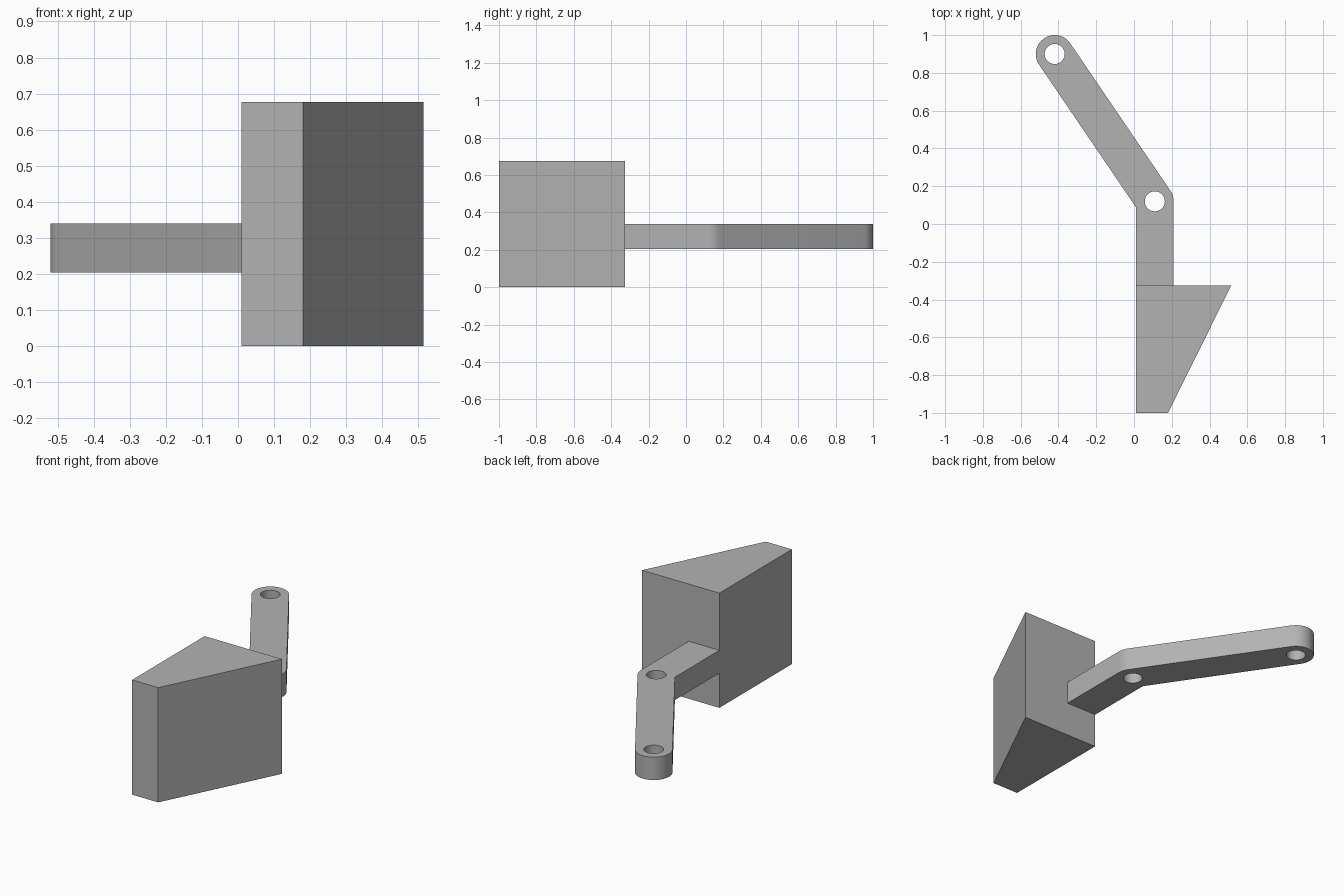
import bpy, bmesh
from math import sin, cos, pi, atan2, radians

if "Cube" in bpy.data.objects:
    bpy.data.objects.remove(bpy.data.objects["Cube"])

grey = bpy.data.materials.new("mid_grey")
grey.diffuse_color = (0.45, 0.45, 0.45, 1)
grey.use_nodes = True
grey.node_tree.nodes["Principled BSDF"].inputs["Base Color"].default_value = grey.diffuse_color


def arc(centre, r, a0, a1, n):
    return [(centre[0] + r * cos(a0 + (a1 - a0) * i / n),
             centre[1] + r * sin(a0 + (a1 - a0) * i / n)) for i in range(n + 1)]


def plate(name, loops, z0, z1):
    """Extrude an outline (first loop) with holes (other loops) from z0 to z1."""
    bm = bmesh.new()
    for loop in loops:
        vs = [bm.verts.new((x, y, z0)) for x, y in loop]
        for i, v in enumerate(vs):
            bm.edges.new((v, vs[(i + 1) % len(vs)]))
    bmesh.ops.triangle_fill(bm, edges=bm.edges[:], use_beauty=True, normal=(0, 0, 1))
    ext = bmesh.ops.extrude_face_region(bm, geom=bm.faces[:], use_keep_orig=True)
    top = [g for g in ext["geom"] if isinstance(g, bmesh.types.BMVert)]
    bmesh.ops.translate(bm, verts=top, vec=(0, 0, z1 - z0))
    bmesh.ops.recalc_face_normals(bm, faces=bm.faces[:])
    me = bpy.data.meshes.new(name)
    bm.to_mesh(me)
    bm.free()
    me.materials.append(grey)
    ob = bpy.data.objects.new(name, me)
    bpy.context.collection.objects.link(ob)
    bpy.ops.object.select_all(action='DESELECT')
    ob.select_set(True)
    bpy.context.view_layer.objects.active = ob
    bpy.ops.object.shade_smooth_by_angle(angle=radians(25))
    return ob


# Tapered block
JOIN_Y = -0.325
plate("wedge_block", [[(0.01, -1), (0.18, -1), (0.515, JOIN_Y), (0.01, JOIN_Y)]], 0, 0.676)

# Bent arm with a rounded end and two through holes
elbow, tip, R, HOLE = (0.11, 0.12), (-0.42, 0.90), 0.1, 0.053
side = atan2(tip[1] - elbow[1], tip[0] - elbow[0]) - pi / 2   # outward side of the slanted part
outline = [(0.01, JOIN_Y), (0.21, JOIN_Y)]
outline += arc(elbow, R, 0, side, 8)
outline += arc(tip, R, side, side + pi, 32)
outline += [(0.01, 0.089)]
holes = [arc(c, HOLE, 0, 2 * pi, 40)[:-1] for c in (elbow, tip)]
plate("bent_arm", [outline] + holes, 0.204, 0.339)
